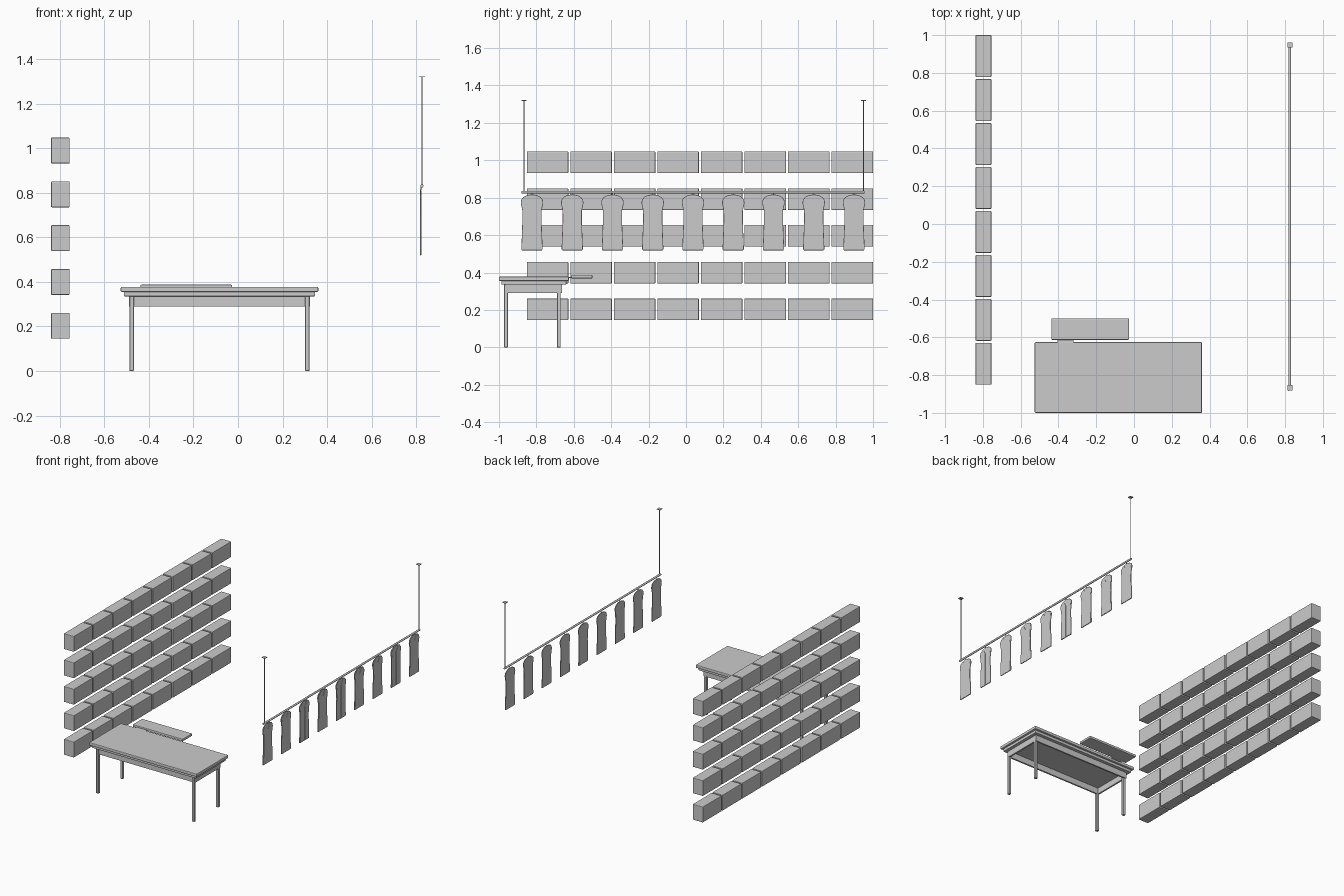
import bpy, bmesh, math

if "Cube" in bpy.data.objects:
    bpy.data.objects.remove(bpy.data.objects["Cube"])

def finish(name, bm, bevel=0.0, segs=2, smooth=False):
    me = bpy.data.meshes.new(name)
    bmesh.ops.recalc_face_normals(bm, faces=bm.faces)
    bm.to_mesh(me)
    bm.free()
    ob = bpy.data.objects.new(name, me)
    bpy.context.collection.objects.link(ob)
    if bevel:
        m = ob.modifiers.new("bevel", 'BEVEL')
        m.width, m.segments, m.limit_method = bevel, segs, 'ANGLE'
    if smooth:
        bpy.ops.object.select_all(action='DESELECT')
        ob.select_set(True)
        bpy.context.view_layer.objects.active = ob
        bpy.ops.object.shade_smooth_by_angle(angle=math.radians(35))
    return ob

def box(name, x, y, z, bevel=0.0, segs=2):
    bm = bmesh.new()
    bmesh.ops.create_cube(bm, size=1)
    for v in bm.verts:
        v.co = [r[0] + (c + 0.5) * (r[1] - r[0]) for c, r in zip(v.co, (x, y, z))]
    return finish(name, bm, bevel, segs)

def plate(name, pts, x0, x1, bevel=0.0):
    """Extrude a y-z outline from x0 to x1."""
    bm = bmesh.new()
    f = bm.faces.new([bm.verts.new((x0, y, z)) for y, z in pts])
    new = bmesh.ops.extrude_face_region(bm, geom=[f])["geom"]
    for v in new:
        if isinstance(v, bmesh.types.BMVert):
            v.co.x = x1
    return finish(name, bm, bevel, 1, smooth=True)

def rod(name, r, length, loc, axis='Z', sides=16):
    bpy.ops.mesh.primitive_cylinder_add(vertices=sides, radius=r, depth=length, location=loc,
        rotation=(math.pi / 2 if axis == 'Y' else 0, 0, 0))
    ob = bpy.context.object
    ob.name = name
    bpy.ops.object.shade_smooth_by_angle(angle=math.radians(40))
    return ob

# Wall of boxes: five rows of eight
for row in range(5):
    z = 0.145 + row * 0.1965
    for i in range(8):
        y = -0.851 + i * 0.2327
        box(f"wall_box_{row}_{i}", (-0.8386, -0.755), (y, y + 0.222), (z, z + 0.116), 0.004)

# Table: stepped top, apron boards and four legs
X0, X1, Y0, Y1 = -0.526, 0.36, -1.0, -0.626
box("table_top", (X0, X1), (Y0, Y1), (0.355, 0.378), 0.005)
box("table_top_step", (X0 + 0.014, X1 - 0.014), (Y0 + 0.014, Y1 - 0.014), (0.335, 0.356), 0.003)
ax, ay, t = (-0.488, 0.322), (-0.965, -0.664), 0.012
box("apron_front", ax, (ay[0], ay[0] + t), (0.29, 0.336))
box("apron_back", ax, (ay[1] - t, ay[1]), (0.29, 0.336))
for side, x in (("left", ax[0]), ("right", ax[1] - t)):
    box("apron_" + side, (x, x + t), (ay[0] + t, ay[1] - t), (0.29, 0.336))
for side, x in (("left", -0.487), ("right", 0.301)):
    for end, y in (("front", -0.973), ("back", -0.69)):
        box(f"leg_{end}_{side}", (x, x + 0.02), (y, y + 0.02), (0, 0.336), 0.002, 1)

# Small extension board behind the table with its joining tab
box("side_board", (-0.438, -0.026), (-0.613, -0.5), (0.368, 0.387), 0.005)
box("board_tab", (-0.405, -0.32), (-0.63, -0.61), (0.37, 0.376))

# Hanging rail with wires and ceiling plates
RX = 0.825
rod("rail", 0.007, 1.835, (RX, 0.038, 0.83), 'Y')
for end, y in (("front", -0.867), ("back", 0.948)):
    rod("wire_" + end, 0.0025, 0.488, (RX, y, 1.076), sides=10)
    box("ceiling_plate_" + end, (RX - 0.0136, RX + 0.0136), (y - 0.0136, y + 0.0136), (1.318, 1.322))

# Hanging garments: flat body, two overlapping front panels, hook
half = [(0.053, 0.519), (0.057, 0.525), (0.054, 0.6), (0.051, 0.68), (0.052, 0.735),
        (0.060, 0.77), (0.058, 0.788), (0.047, 0.803), (0.030, 0.812), (0.012, 0.816)]
for i in range(9):
    c = -0.8235 + i * 0.2152
    outline = [(c + y, z) for y, z in half] + [(c - y, z) for y, z in reversed(half)]
    plate(f"garment_{i}", outline, 0.8175, 0.822, 0.001)
    for s in (-1, 1):
        panel = [(c + s * 0.002, 0.521), (c + s * 0.051, 0.521), (c + s * 0.048, 0.68),
                 (c + s * 0.049, 0.74), (c + s * 0.055, 0.785), (c + s * 0.024, 0.81),
                 (c + s * 0.002, 0.77)]
        plate(f"garment_panel_{i}_{'near' if s < 0 else 'far'}", panel, 0.8215, 0.8235)
    rod(f"hook_{i}", 0.0022, 0.016, (0.8215, c, 0.819), sides=8)
